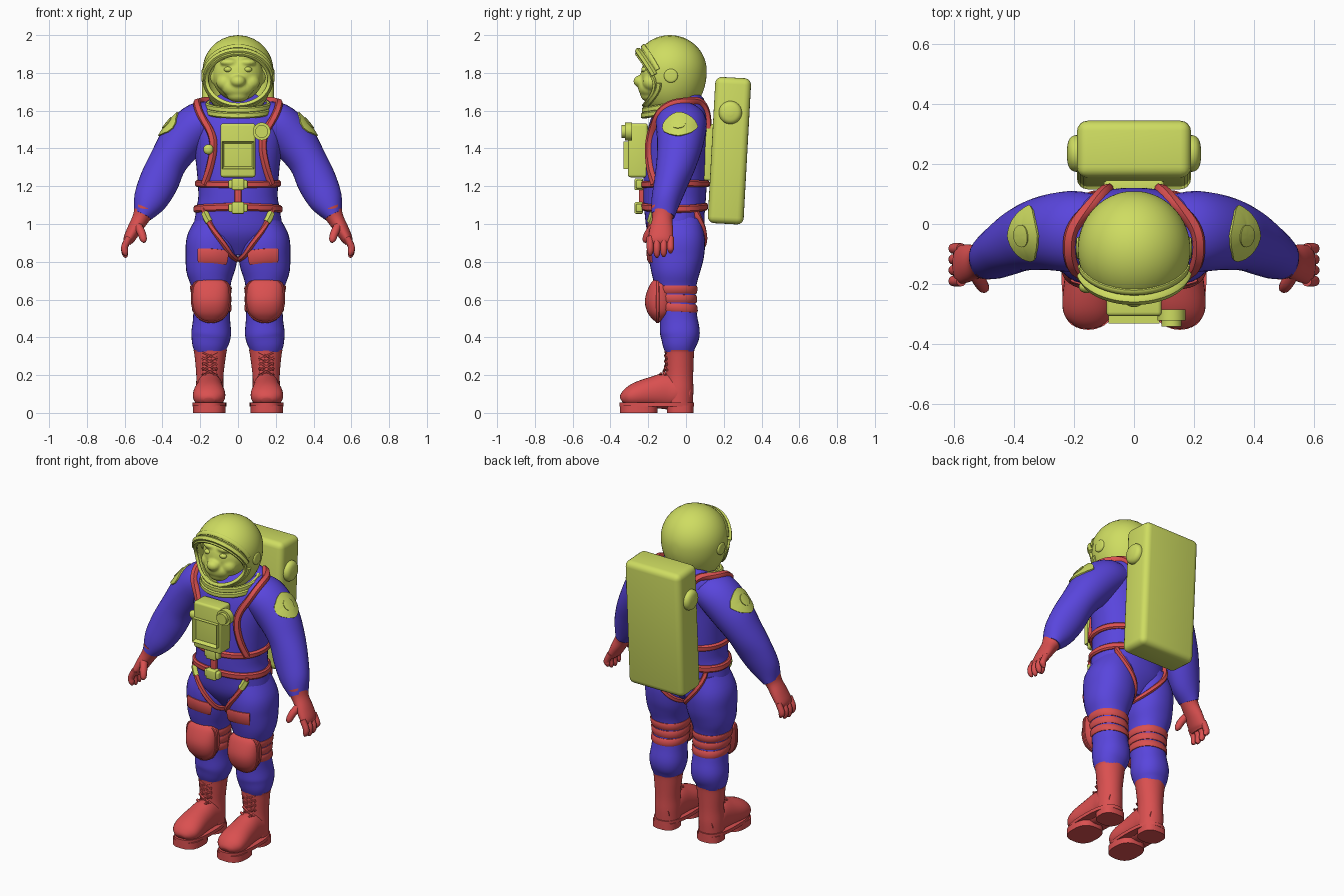
import bpy, bmesh, math
from mathutils import Vector, Matrix
from mathutils.bvhtree import BVHTree

if "Cube" in bpy.data.objects:
    bpy.data.objects.remove(bpy.data.objects["Cube"])


def material(name, rgb):
    m = bpy.data.materials.new(name)
    m.use_nodes = True
    m.diffuse_color = (*rgb, 1)
    m.node_tree.nodes["Principled BSDF"].inputs["Base Color"].default_value = (*rgb, 1)
    return m


YELLOW = material("yellow_green", (0.62, 0.72, 0.12))
BLUE = material("suit_blue", (0.10, 0.06, 0.72))
RED = material("coral_red", (0.70, 0.08, 0.08))
made = []


def make(name, bm, mat, pair=False):
    """Turn a bmesh into an object; pair adds its mirror image."""
    bmesh.ops.recalc_face_normals(bm, faces=bm.faces)
    tree = BVHTree.FromBMesh(bm)
    for label in (("left_", "right_") if pair else ("",)):
        if label == "right_":
            bmesh.ops.scale(bm, vec=(-1, 1, 1), verts=bm.verts)
            bmesh.ops.reverse_faces(bm, faces=bm.faces)
        mesh = bpy.data.meshes.new(label + name)
        bm.to_mesh(mesh)
        mesh.materials.append(mat)
        ob = bpy.data.objects.new(label + name, mesh)
        bpy.context.collection.objects.link(ob)
        made.append(ob)
    bm.free()
    return tree


def spline(pts, n, closed=False):
    """Smooth path through points that may carry radii too."""
    out, k = [], len(pts)
    pick = lambda i: pts[i % k] if closed else pts[max(0, min(k - 1, i))]
    for i in range(k if closed else k - 1):
        for j in range(n):
            t = j / n
            out.append([b + t / 2 * (c - a + t * (2*a - 5*b + 4*c - d + t * (3*b - a - 3*c + d)))
                        for a, b, c, d in zip(*(pick(i + o) for o in (-1, 0, 1, 2)))])
    return out if closed else out + [list(pts[-1])]


def skin(bm, rings, closed=False, caps=True):
    for i in range(len(rings) if closed else len(rings) - 1):
        a, b = rings[i], rings[(i + 1) % len(rings)]
        for j in range(len(a)):
            k = (j + 1) % len(a)
            bm.faces.new((a[j], a[k], b[k], b[j]))
    if caps and not closed:
        bm.faces.new(rings[0])
        bm.faces.new(rings[-1])


def loft(name, secs, mat, pair=False, n=5, ref=(0, 1, 0), power=2, seg=32):
    """Sections are x, y, z, radius across, radius along ref."""
    rows, bm, rings = spline(secs, n), bmesh.new(), []
    mid = [Vector(r[:3]) for r in rows]
    for i, r in enumerate(rows):
        t = (mid[min(i + 1, len(mid) - 1)] - mid[max(i - 1, 0)]).normalized()
        a = Vector(ref)
        a = (a - t * a.dot(t)).normalized()
        b = a.cross(t)
        ring = []
        for j in range(seg):
            c, s = math.cos(math.tau * j / seg), math.sin(math.tau * j / seg)
            c, s = (math.copysign(abs(v) ** (2 / power), v) for v in (c, s))
            ring.append(bm.verts.new(mid[i] + b * c * r[3] + a * s * r[4]))
        rings.append(ring)
    skin(bm, rings)
    return make(name, bm, mat, pair)


def sweep(name, path, normals, w, h, mat, closed=False, pair=False):
    """Flat rounded ribbon whose outer side follows the normals."""
    bm, rings, k = bmesh.new(), [], len(path)
    for i, (p, n) in enumerate(zip(path, normals)):
        nxt = path[(i + 1) % k] if closed else path[min(i + 1, k - 1)]
        prv = path[i - 1] if closed else path[max(i - 1, 0)]
        side = n.cross(nxt - prv).normalized()
        rings.append([bm.verts.new(p + side * w * a + n * h * b) for a, b in
                      ((-1, -.5), (-1, .5), (-.6, 1), (.6, 1), (1, .5), (1, -.5))])
    skin(bm, rings, closed)
    make(name, bm, mat, pair)


def snap(p, trees):
    hits = [t.find_nearest(Vector(p)) for t in trees]
    return min(hits, key=lambda hit: hit[3])[:2]


def strap(name, pts, trees, w, h, mat, closed=False, pair=False):
    """Ribbon laid on a surface, with path and normals evened out."""
    hits = [snap(p, trees) for p in spline(pts, 8, closed)]
    k = len(hits)

    def even(values, reach):
        out = []
        for i in range(k):
            r = reach if closed else min(reach, i, k - 1 - i)
            out.append(sum((values[(i + o) % k] for o in range(-r, r + 1)), Vector()) / (2 * r + 1))
        return out

    path = even(even([q[0] for q in hits], 3), 3)
    normals = [n.normalized() for n in even(even([q[1] for q in hits], 4), 4)]
    sweep(name, path, normals, w, h, mat, closed, pair)


def box(name, centre, size, mat, bevel=.01, tilt=0, window=False):
    bm = bmesh.new()
    bmesh.ops.create_cube(bm, size=1, matrix=Matrix.Diagonal((*size, 1)))
    if window:
        front = [f for f in bm.faces if f.normal.y < -.9]
        bmesh.ops.inset_region(bm, faces=front, thickness=.016)
        bmesh.ops.translate(bm, vec=(0, .025, 0), verts=front[0].verts)
    else:
        bmesh.ops.bevel(bm, geom=bm.edges[:], offset=bevel, segments=4, profile=.5, affect='EDGES')
    bm.transform(Matrix.Translation(centre) @ Matrix.Rotation(tilt, 4, 'X'))
    make(name, bm, mat)


def blob(name, balls, mat):
    """One mesh of ellipsoids, each a centre and three radii."""
    bm = bmesh.new()
    for centre, radii in balls:
        bmesh.ops.create_uvsphere(bm, u_segments=32, v_segments=20, radius=1,
                                  matrix=Matrix.Translation(centre) @ Matrix.Diagonal((*radii, 1)))
    make(name, bm, mat)


def circle(y, z, rx, ry, tilt=0, k=16):
    return [(rx * math.cos(math.tau * i / k), y + ry * math.sin(math.tau * i / k),
             z + tilt * math.sin(math.tau * i / k)) for i in range(k)]


# Suit: torso, legs and sleeves
torso = loft("torso", [(0, -.05, .84, .06, .08), (0, -.055, .95, .22, .145), (0, -.06, 1.07, .222, .16),
             (0, -.06, 1.15, .21, .166), (0, -.055, 1.3, .22, .168), (0, -.048, 1.45, .24, .162),
             (0, -.03, 1.55, .245, .152), (0, -.03, 1.61, .215, .138), (0, -.045, 1.64, .12, .11)], BLUE, power=2.2, seg=48)
leg = loft("leg", [(.12, -.05, 1.02, .1, .13), (.135, -.05, .92, .136, .15), (.14, -.052, .83, .137, .147),
           (.146, -.055, .75, .128, .13), (.143, -.055, .67, .104, .11), (.14, -.05, .58, .097, .1),
           (.14, -.04, .5, .098, .1), (.142, -.032, .42, .105, .105), (.148, -.035, .36, .095, .09),
           (.15, -.035, .31, .075, .07)], BLUE, True, power=2.2)
arm = loft("sleeve", [(.1, -.03, 1.55, .09, .12), (.2, -.025, 1.53, .116, .135), (.295, -.03, 1.44, .117, .124),
           (.37, -.05, 1.33, .102, .107), (.42, -.08, 1.22, .104, .09), (.468, -.108, 1.12, .088, .076),
           (.505, -.122, 1.045, .05, .062)], BLUE, True)

# Gloves
loft("glove", [(.492, -.118, 1.08, .06, .068), (.515, -.125, 1.03, .045, .054), (.55, -.13, .97, .037, .062),
     (.577, -.135, .92, .03, .064), (.586, -.135, .895, .018, .055)], RED, True)
for k, finger in enumerate(("index", "middle", "ring", "little")):
    y = -.19 + k * .036
    drop = (.01, 0, .004, .022)[k]
    loft(finger + "_finger", [(.576, y, .93, .018, .018), (.6, y, .88, .018, .018),
         (.597, y, .84 + drop, .016, .016), (.59, y, .823 + drop, .006, .006)], RED, True, seg=12)
loft("thumb", [(.535, -.155, 1.0, .022, .024), (.512, -.195, .955, .022, .022),
     (.5, -.213, .918, .018, .018), (.497, -.218, .902, .007, .007)], RED, True, seg=12)

# Boots: shaft, foot, welt, treads and laces
loft("boot_shaft", [(.147, -.035, .335, .09, .08), (.147, -.035, .31, .084, .077), (.149, -.035, .2, .072, .073),
     (.15, -.038, .12, .073, .077), (.15, -.038, .05, .072, .074)], RED, True)
loft("boot_foot", [(.15, .02, .095, .05, .055), (.15, -.04, .105, .072, .08), (.15, -.1, .115, .073, .096),
     (.152, -.17, .108, .078, .085), (.153, -.25, .095, .086, .071), (.153, -.3, .082, .08, .055),
     (.153, -.33, .072, .055, .035), (.153, -.342, .066, .03, .015)], RED, True, ref=(0, 0, 1), power=2.1)
for part, y, ry, rx, low, top in (("boot_welt", -.155, .198, .09, .035, .056),
                                  ("front_tread", -.25, .1, .086, 0, .04), ("heel_tread", -.03, .07, .075, 0, .04)):
    loft(part, [(.152, y, low, rx, ry), (.152, y, top, rx, ry)], RED, True, n=1, power=2.6)
for i in range(5):
    z = .19 + i * .028
    y = -.108 - max(0, .23 - z) * .8
    for d in (-1, 1):
        path = [Vector((.15 + d * x, y + abs(x) * .25, z + x * .5)) for x in (-.04, -.02, 0, .02, .04)]
        sweep("boot_lace", path, [Vector((0, -1, 0))] * 5, .005, .008, RED, pair=True)

# Knee pads with a welt, knee bands and thigh patches
pad = loft("knee_pad", [(.143, -.13, .69, .07, .03), (.143, -.135, .675, .094, .055), (.143, -.14, .6, .1, .077),
           (.143, -.138, .54, .09, .068), (.143, -.135, .505, .065, .045), (.143, -.13, .487, .03, .02)],
           RED, True, power=2.3)
outline = [(.143 + .107 * x, -.15, .588 + .102 * z) for x, z in
           ((0, 1), (.65, .98), (.93, .8), (1, .2), (.92, -.4), (.6, -.85), (0, -1),
            (-.6, -.85), (-.92, -.4), (-1, .2), (-.93, .8), (-.65, .98))]
strap("knee_pad_welt", outline, [pad], .01, .008, RED, True, True)
for z in (.557, .602, .647):
    ring = [(x + .143, y, z) for x, y, z in circle(-.05, z, .14, .14)]
    strap("knee_band", ring, [leg], .021, .009, RED, True, True)
strap("thigh_patch", [(.035, -.22, .815), (.13, -.26, .825), (.23, -.22, .83)], [leg], .038, .012, RED, pair=True)

# Harness
for part, z, w in (("upper_belt", 1.21, .018), ("lower_belt", 1.085, .02)):
    strap(part, circle(-.06, z, .28, .23), [torso], w, .016, RED, True)
strap("shoulder_strap", [(.1, .18, 1.5), (.105, .16, 1.6), (.155, .1, 1.68), (.21, 0, 1.69), (.23, -.1, 1.67),
      (.205, -.2, 1.6), (.17, -.25, 1.5), (.155, -.26, 1.4), (.19, -.25, 1.29), (.215, -.2, 1.21)],
      [torso, arm], .02, .021, RED, pair=True)
strap("leg_strap", [(.21, -.2, 1.08), (.16, -.2, 1.01), (.105, -.205, .935), (.055, -.2, .875), (.015, -.16, .82),
      (.01, 0, .815), (.05, .14, .88), (.15, .16, .98), (.21, .1, 1.07)], [torso, leg], .014, .018, RED, pair=True)
strap("harness_buckle", [(.2, -.2, 1.06), (.18, -.2, 1.035), (.16, -.2, 1.01)], [torso, leg],
      .019, .022, YELLOW, pair=True)
box("centre_strap", (0, -.235, 1.15), (.035, .03, .13), RED, .006)
for part, z in (("upper_clasp", 1.21), ("lower_clasp", 1.085)):
    box(part, (0, -.25, z), (.065, .045, .062), YELLOW, .008)
    box(part + "_bar", (0, -.247, z), (.1, .036, .044), YELLOW, .008)
blob("strap_button", [((-.157, -.21, 1.395), (.027, .02, .027))], YELLOW)

# Chest unit with display frame and dial
box("chest_unit", (0, -.255, 1.39), (.185, .105, .285), YELLOW, .014)
box("display_frame", (0, -.313, 1.365), (.17, .036, .145), YELLOW, window=True)
for part, r, front in (("dial_base", .047, -.322), ("dial", .034, -.342)):
    loft(part, [(.125, -.285, 1.49, r, r), (.125, front, 1.49, r, r)], YELLOW, n=1, ref=(0, 0, 1))

# Backpack
box("backpack", (0, .23, 1.388), (.38, .19, .775), YELLOW, .035, -.055)
box("backpack_mount", (0, .12, 1.38), (.2, .05, .3), YELLOW, .012, -.055)
loft("backpack_cap", [(.17, .235, 1.59, .06, .06), (.2, .235, 1.59, .06, .06), (.217, .235, 1.59, .045, .045),
     (.224, .235, 1.59, .015, .015)], YELLOW, True)


# Shoulder badges laid over the sleeves
def badge(name, ru, rv, power, lift):
    bm, rings = bmesh.new(), []
    for f, up in ((.05, lift), (.35, lift), (.7, lift), (1, lift), (1.01, -.004)):
        ring = []
        for j in range(32):
            c, s = math.cos(math.tau * j / 32), math.sin(math.tau * j / 32)
            c, s = (math.copysign(abs(v) ** (2 / power), v) for v in (c, s))
            p, n = snap(Vector((.37, -.04, 1.53)) + f * (Vector((0, ru * c, 0)) + Vector((.6, 0, -.8)) * rv * s), [arm])
            ring.append(bm.verts.new(p + n * up))
        rings.append(ring)
    skin(bm, rings)
    make(name, bm, YELLOW, True)


badge("shoulder_badge", .122, .08, 1.4, .008)
badge("badge_disc", .036, .036, 2, .012)

# Helmet: a shell drawn back from the rim of its face opening
HUB, RX, RY = Vector((0, -.085, 1.81)), .188, .195


def on_helmet(d):
    return HUB + Vector((d.x * RX, d.y * RY, d.z * (.19 if d.z > 0 else .25)))


def rim_dir(a, grow=1.0, shift=0.0):
    x = .166 * grow * math.cos(a) / RX
    z = 1.765 + shift + .135 * grow * math.sin(a) - HUB.z
    z /= .19 if z > 0 else .25
    return Vector((x, -math.sqrt(max(.001, 1 - x * x - z * z)), z)).normalized()


bm = bmesh.new()
dirs = [rim_dir(math.tau * i / 48) for i in range(48)]
skin(bm, [[bm.verts.new(on_helmet(d.slerp(Vector((0, 1, 0)), k / 20))) for d in dirs] for k in range(20)], caps=False)
bmesh.ops.holes_fill(bm, edges=[e for e in bm.edges if e.is_boundary and e.verts[0].co.y > 0])
make("helmet_shell", bm, YELLOW)
shell = made[-1].modifiers.new("thickness", 'SOLIDIFY')
shell.thickness, shell.offset = .012, -1


def rim_band(name, start, end, grow, shift, w, h, closed=False):
    ds = [rim_dir(start + (end - start) * i / 40, grow, shift) for i in range(40)]
    sweep(name, [on_helmet(d) for d in ds], ds, w, h, YELLOW, closed)


rim_band("opening_rim", 0, math.tau, 1, 0, .01, .012, True)
rim_band("visor_brim", .1, math.pi - .1, 1.03, .01, .016, .02)
rim_band("visor_band", .15, math.pi - .15, 1.08, .03, .012, .008)
rim_band("chin_guard", math.pi + .05, math.tau - .05, 1.05, .0, .014, .012)
loft("ear_disc", [(.165, -.08, 1.785, .036, .036), (.188, -.08, 1.785, .036, .036), (.193, -.08, 1.785, .024, .024)],
     YELLOW, True, n=3)
for part, z, r in (("neck_ring_lower", 1.6, .165), ("neck_ring_upper", 1.628, .16)):
    path = [Vector(p) for p in circle(-.07, z, r, r - .01, .026, 40)]
    out = [Vector((p.x, p.y + .07, 0)).normalized() for p in path]
    sweep(part, path, out, .016, .014, YELLOW, True)

# Face with a broad snub muzzle, blended into one skin
face = [((0, -.115, 1.785), (.135, .125, .135)), ((0, -.195, 1.72), (.085, .058, .055)),
        ((0, -.235, 1.755), (.042, .044, .034)), ((0, -.19, 1.68), (.06, .05, .035))]
for s in (-1, 1):
    face += [((s * .045, -.195, 1.855), (.05, .04, .022)), ((s * .065, -.185, 1.75), (.05, .045, .045)),
             ((s * .128, -.12, 1.775), (.02, .02, .035))]
blob("face", face, YELLOW)
skin_mod = made[-1].modifiers.new("blend", 'REMESH')
skin_mod.mode, skin_mod.voxel_size, skin_mod.use_smooth_shade = 'VOXEL', .007, True
soft = made[-1].modifiers.new("soften", 'SMOOTH')
soft.factor, soft.iterations = .5, 6
blob("eyes", [((s * .052, -.219, 1.818), (.022, .018, .015)) for s in (-1, 1)], YELLOW)

bpy.ops.object.select_all(action='DESELECT')
for ob in made:
    ob.select_set(True)
bpy.context.view_layer.objects.active = made[0]
bpy.ops.object.shade_smooth_by_angle(angle=math.radians(42))
